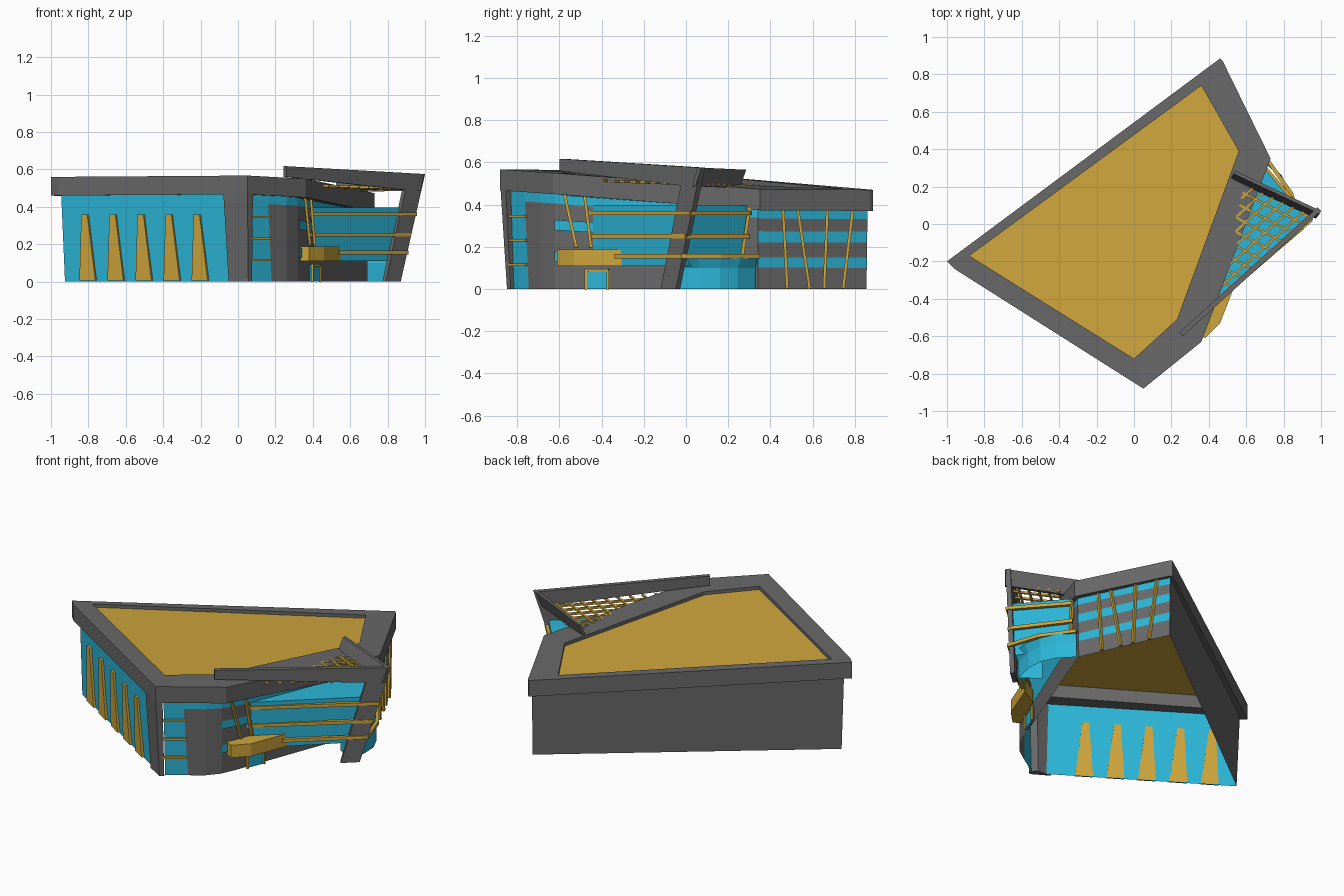
import bpy, bmesh
from mathutils import Vector as V

if "Cube" in bpy.data.objects:
    bpy.data.objects.remove(bpy.data.objects["Cube"])


def material(name, col):
    m = bpy.data.materials.new(name)
    m.diffuse_color = (*col, 1)
    m.use_nodes = True
    m.node_tree.nodes["Principled BSDF"].inputs["Base Color"].default_value = m.diffuse_color
    return m


GOLD = material("gold", (0.62, 0.38, 0.045))
GLASS = material("glass", (0.025, 0.47, 0.69))
GREY = material("grey", (0.14, 0.14, 0.14))


def finish(name, bm, mat):
    bmesh.ops.remove_doubles(bm, verts=bm.verts, dist=1e-5)
    bmesh.ops.recalc_face_normals(bm, faces=bm.faces)
    me = bpy.data.meshes.new(name)
    bm.to_mesh(me)
    bm.free()
    me.materials.append(mat)
    ob = bpy.data.objects.new(name, me)
    bpy.context.collection.objects.link(ob)
    return ob


def loft(name, rings, mat, closed=False, caps=()):
    """Skin between rows of points; caps lists the rows to fill."""
    bm = bmesh.new()
    rows = [[bm.verts.new(p) for p in r] for r in rings]
    n = len(rows[0])
    for a, b in zip(rows, rows[1:]):
        for i in range(n if closed else n - 1):
            j = (i + 1) % n
            bm.faces.new((a[i], a[j], b[j], b[i]))
    for c in caps:
        bm.faces.new(rows[c])
    return finish(name, bm, mat)


def slab(name, pts, off, mat):
    """Polygon given thickness along an offset."""
    off = V(off)
    return loft(name, [[V(p) for p in pts], [V(p) + off for p in pts]], mat, True, (0, 1))


def strip(name, bottom, top, f0, f1, mat, off=(0, 0, 0)):
    """Horizontal band of a wall between two height fractions."""
    rows = [[V(b).lerp(V(t), f) + V(off) for b, t in zip(bottom, top)] for f in (f0, f1)]
    return loft(name, rows, mat)


def bars(name, paths, r, mat):
    """Square bars swept along straight-segment paths."""
    bm = bmesh.new()
    for path in paths:
        for a, b in zip(path, path[1:]):
            a, b = V(a), V(b)
            d = (b - a).normalized()
            u = d.cross(V((0, 0, 1)) if abs(d.z) < 0.8 else V((1, 0, 0))).normalized()
            w = d.cross(u)
            a, b = a - d * r * 0.5, b + d * r * 0.5
            q = [[bm.verts.new(p + (u * s + w * t) * r) for s, t in ((-1, -1), (1, -1), (1, 1), (-1, 1))]
                 for p in (a, b)]
            for i in range(4):
                j = (i + 1) % 4
                bm.faces.new((q[0][i], q[0][j], q[1][j], q[1][i]))
            bm.faces.new(q[0])
            bm.faces.new(q[1])
    return finish(name, bm, mat)


def at_z(pts, z):
    return [(x, y, z) for x, y in pts]


# Roof parapet ring
outer = [V(p) for p in ((-1, -.2, .56), (-.96, -.24, .56), (.05, -.88, .567), (.36, -.63, .55),
                        (.73, .35, .473), (.475, .87, .47), (.46, .885, .47))]
iA, iF, iE, iC, iB = [V(p) for p in ((-.88, -.17, .56), (0, -.72, .565), (.23, -.51, .55),
                                     (.56, .39, .487), (.36, .74, .475))]
inner = [iA, iA, iF, iE, iC, iB, iB]
drop = V((0, 0, .1))
bm = bmesh.new()
rows = [outer, inner, [p - drop for p in inner], [p - drop for p in outer]]
for a, b in zip(rows, rows[1:] + rows[:1]):
    for i in range(7):
        q = []
        for p in (a[i], a[(i + 1) % 7], b[(i + 1) % 7], b[i]):
            if p not in q:
                q.append(p)
        if len(q) > 2:
            bm.faces.new([bm.verts.new(p) for p in q])
finish("roof_parapet", bm, GREY)

# Roof deck
bm = bmesh.new()
bm.faces.new([bm.verts.new(p - V((0, 0, .02))) for p in (iA, iF, iE, iC, iB)])
finish("roof_deck", bm, GOLD)

# Solid back wall
loft("back_wall", [[(-.925, -.205, 0), (.455, .855, 0)], [(-.945, -.2, .462), (.455, .86, .372)]], GREY)

# Banded side wall
sb, st = [(.455, .855, 0), (.69, .34, 0)], [(.455, .86, .372), (.70, .34, .375)]
levels = [0, .27, .40, .59, .73, .89, 1]
for i, (f0, f1) in enumerate(zip(levels, levels[1:])):
    strip(f"side_wall_band_{i}", sb, st, f0, f1, GLASS if i % 2 else GREY)


def side_pt(y, z):
    return (.462 + (.86 - y) * .466, y, z)


bars("side_mullions", [[side_pt(t, .374), side_pt(b, .005)] for t, b in
                       ((.46, .48), (.53, .585), (.67, .655), (.79, .745))], .007, GOLD)

# Front glass facade with tapered fins
loft("front_glass", [[(-.925, -.205, 0), (.05, -.83, 0)], [(-.945, -.2, .462), (.05, -.855, .468)]], GLASS)


def front_pt(x, z):
    yb = -.205 - (x + .925) * .641
    yt = -.2 - (x + .945) * .658
    return (x, yb + (yt - yb) * z / .462, z)


for i in range(5):
    x = -.84 + .15 * i
    slab(f"front_fin_{i}", [front_pt(x, .006), front_pt(x + .085, .006), front_pt(x + .042, .358),
                            front_pt(x + .01, .358)], (-.008, -.013, 0), GOLD)

# Corner column
loft("corner_column", [[(-.05, -.785, 0), (.055, -.848, 0), (.075, -.83, 0), (.04, -.79, 0)],
                       [(-.08, -.796, .5), (.05, -.88, .5), (.08, -.855, .5), (.04, -.80, .5)]],
     GREY, True, (0, 1))

# Entrance side: glass strip, bent grey wall, clerestory
strip("corner_glass", [(.07, -.815, 0), (.18, -.745, 0)], [(.07, -.83, .465), (.16, -.765, .46)], 0, 1, GLASS)
bars("corner_glass_bars", [[(.07, -.835, z), (.175, -.76, z)] for z in (.115, .23, .345)], .006, GOLD)
eb = [(.18, -.745, 0), (.26, -.69, 0), (.32, -.62, 0), (.36, -.53, 0), (.40, -.42, 0), (.69, .34, 0)]
et = [(.16, -.765, .46), (.26, -.69, .455), (.32, -.62, .45), (.36, -.53, .44), (.40, -.42, .432), (.70, .34, .375)]
strip("entrance_wall", eb, et, 0, .9, GREY)
strip("entrance_clerestory", eb, et, .9, 1, GLASS)
for i, (f0, f1) in enumerate(((.29, .40), (.62, .73))):
    strip(f"entrance_window_{i}", eb[2:5], et[2:5], f0, f1, GLASS, (.006, -.004, 0))
bars("entrance_mullions", [[(.36, -.575, .445), (.385, -.52, .2)], [(.39, -.48, .44), (.41, -.45, .2)]], .007, GOLD)

# Projecting glass hall with cap
low = [(.40, -.44), (.85, -.025), (.69, .255)]
high = [(.40, -.44), (.925, .025), (.70, .295)]
loft("glass_hall", [at_z(low, .11), at_z(high, .395)], GLASS, True, (1,))

# Low glass bay
bay = [(.69, .02), (.80, -.06), (.825, .06), (.82, .16), (.78, .245), (.70, .33)]
bay_top = [(.69, .0), (.84, -.04), (.85, .06), (.835, .165), (.79, .26), (.71, .34)]
loft("glass_bay", [at_z(bay, 0), at_z(bay, .1), at_z(bay_top, .15)], GLASS)

# Gold rails around the hall
bars("hall_rails", [[(.37, -.46, .36), (.945, .02, .36), (.70, .30, .36)],
                    [(.37, -.46, .25), (.915, .0, .25), (.70, .29, .25)],
                    [(.54, -.33, .155), (.90, -.02, .155), (.84, .165, .155), (.715, .34, .155)]], .01, GOLD)
bars("hall_corner_mullion", [[(.705, .30, .38), (.69, .265, .15)]], .008, GOLD)

# Entrance canopy and door
slab("entrance_canopy", at_z([(.32, -.58), (.38, -.61), (.46, -.53), (.55, -.30), (.44, -.36)], .11), (0, 0, .078), GOLD)
slab("door_glass", [(.385, -.47, 0), (.425, -.37, 0), (.425, -.37, .085), (.385, -.47, .085)], (.012, -.005, 0), GLASS)
bars("door_frame", [[(.398, -.475, .0), (.398, -.475, .088), (.438, -.37, .088), (.438, -.37, .0)]], .006, GOLD)

# Leaning portal frame: long beam with leg, then return beam
slab("portal_frame", [(.26, -.6, .617), (1, .07, .575), (.87, -.048, 0), (.79, -.12, 0),
                      (.895, -.025, .49), (.26, -.6, .56)], (-.018, .02, 0), GREY)
slab("portal_return", [(1, .07, .575), (.54, .285, .565), (.525, .255, .478), (.98, .045, .487)],
     (-.008, -.016, 0), GREY)

# Gold lattice ceiling
P, Q, R = V((.43, -.44, .515)), V((.965, .045, .495)), V((.60, .235, .492))
lat = []
for i in range(1, 10):
    t = i / 10
    lat.append([P.lerp(Q, t), P.lerp(R, t)])
for i in range(1, 7):
    t = i / 7
    lat.append([R.lerp(P, t), R.lerp(Q, t)])
bars("lattice_ceiling", lat, .006, GOLD)
